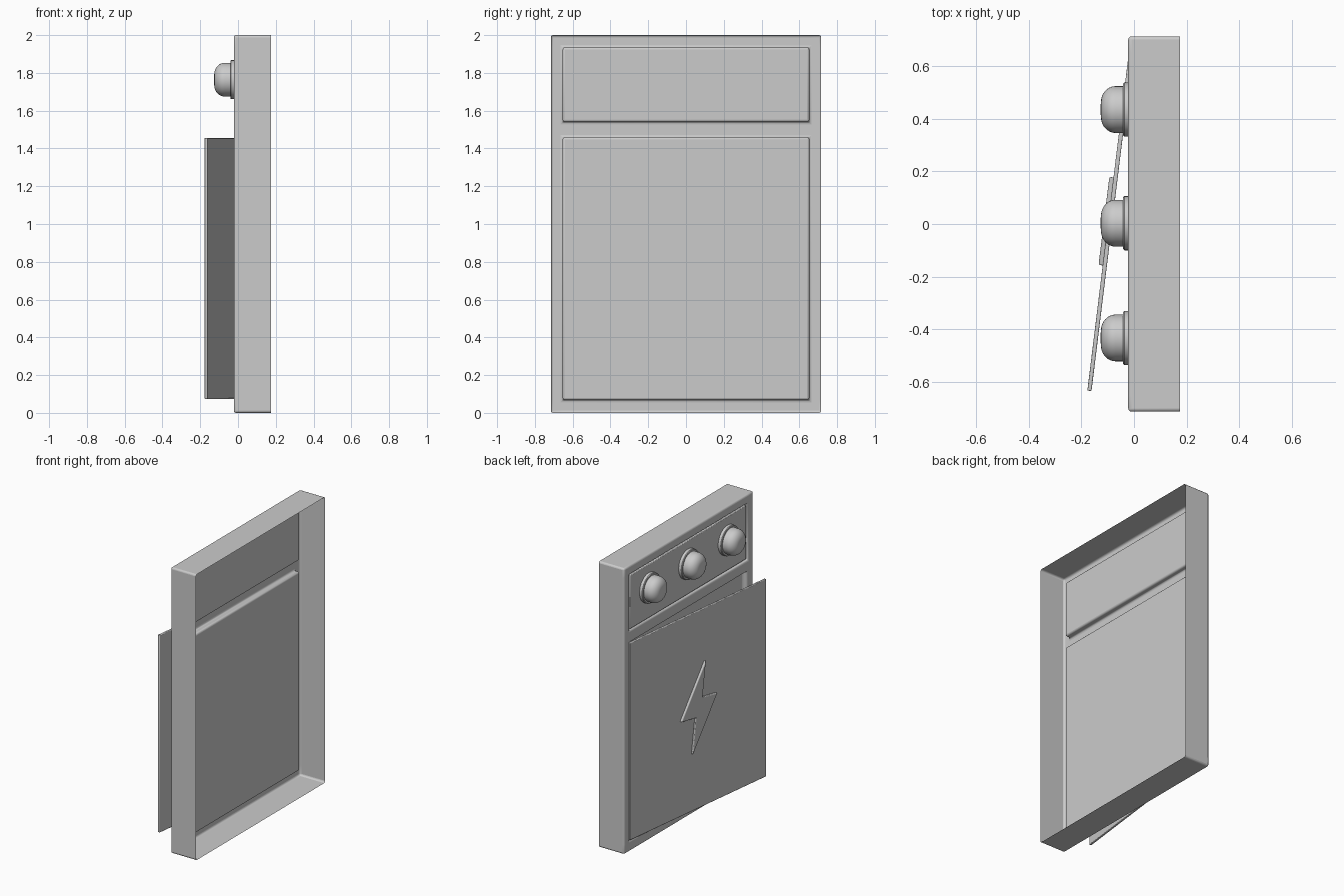
import bpy, bmesh, math
from mathutils import Matrix, Vector

if "Cube" in bpy.data.objects:
    bpy.data.objects.remove(bpy.data.objects["Cube"])


def finish(name, bm, bevel=0.0, segments=3):
    bmesh.ops.recalc_face_normals(bm, faces=bm.faces)
    mesh = bpy.data.meshes.new(name)
    bm.to_mesh(mesh)
    bm.free()
    ob = bpy.data.objects.new(name, mesh)
    bpy.context.collection.objects.link(ob)
    if bevel:
        mod = ob.modifiers.new("soft_edges", 'BEVEL')
        mod.width, mod.segments = bevel, segments
        mod.limit_method, mod.angle_limit = 'ANGLE', math.radians(35)
    bpy.ops.object.select_all(action='DESELECT')
    bpy.context.view_layer.objects.active = ob
    ob.select_set(True)
    bpy.ops.object.shade_smooth_by_angle(angle=math.radians(35))
    return ob


def box(name, lo, hi, bevel):
    bm = bmesh.new()
    bmesh.ops.create_cube(bm, size=1)
    for v in bm.verts:
        v.co = Vector([l + (c + 0.5) * (h - l) for c, l, h in zip(v.co, lo, hi)])
    return finish(name, bm, bevel, 2)


def lathe(name, profile, location, steps=40):
    # profile is (distance along -x, radius)
    bm = bmesh.new()
    verts = [bm.verts.new((-d, r, 0)) for d, r in profile]
    edges = [bm.edges.new(p) for p in zip(verts, verts[1:])]
    bmesh.ops.spin(bm, geom=verts + edges, cent=(0, 0, 0), axis=(1, 0, 0),
                   angle=math.tau, steps=steps)
    bmesh.ops.remove_doubles(bm, verts=bm.verts, dist=1e-5)
    ob = finish(name, bm)
    ob.location = location
    return ob


FRONT, BACK, RECESS = -0.022, 0.175, 0.022

# Open-backed housing: thin skin with two recesses pushed into its face
bm = bmesh.new()
ys = [-0.715, -0.653, 0.653, 0.715]
zs = [0, 0.068, 1.46, 1.54, 1.935, 2.0]
grid = [[bm.verts.new((FRONT, y, z)) for z in zs] for y in ys]
recesses = []
for i in range(3):
    for j in range(5):
        f = bm.faces.new((grid[i][j], grid[i + 1][j], grid[i + 1][j + 1], grid[i][j + 1]))
        if i == 1 and j in (1, 3):
            recesses.append(f)
rim = [e for e in bm.edges if e.is_boundary]
walls = bmesh.ops.extrude_edge_only(bm, edges=rim)["geom"]
for v in walls:
    if isinstance(v, bmesh.types.BMVert):
        v.co.x = BACK
for f in recesses:
    floor = bmesh.ops.extrude_discrete_faces(bm, faces=[f])["faces"][0]
    for v in floor.verts:
        v.co.x = RECESS
bmesh.ops.remove_doubles(bm, verts=bm.verts, dist=1e-5)
finish("housing", bm, 0.012)

# Control panel filling the upper recess
box("control_panel", (-0.017, -0.643, 1.55), (RECESS - 0.002, 0.643, 1.925), 0.004)

# Three domed knobs on round collars
collar = [(0, 0), (0, 0.103), (0.023, 0.103), (0.027, 0.099), (0.027, 0)]
dome = [(0, 0.089), (0.035, 0.089)]
dome += [(0.035 + 0.055 * math.sin(t), 0.027 + 0.062 * math.cos(t))
         for t in [math.pi / 2 * k / 10 for k in range(1, 11)]]
dome += [(0.0915, 0.013), (0.092, 0)]
for n, y in enumerate((0.436, 0.003, -0.434)):
    lathe(f"knob_collar_{n + 1}", collar, (-0.014, y, 1.764))
    lathe(f"knob_dome_{n + 1}", dome, (-0.036, y, 1.764))

# Door, built in hinge space (u runs along -y), then swung slightly open
swing = Matrix.Translation((-0.02, 0.65, 0)) @ Matrix.Rotation(math.radians(-7), 4, 'Z')
door = box("door", (0, -1.294, 0.074), (0.016, 0, 1.456), 0.004)
door.matrix_world = swing

# Raised zigzag ornament, half outline repeated by point symmetry
half = [(0.062, 0.31), (0.03, 0.062), (0.171, 0.045)]
outline = half + [(-u, -z) for u, z in half]
bm = bmesh.new()
face = bm.faces.new([bm.verts.new((0.004, -0.645 - u, 0.785 + z)) for u, z in outline])
top = bmesh.ops.extrude_face_region(bm, geom=[face])["geom"]
for v in top:
    if isinstance(v, bmesh.types.BMVert):
        v.co.x = -0.016
ornament = finish("door_ornament", bm, 0.006)
ornament.matrix_world = swing
